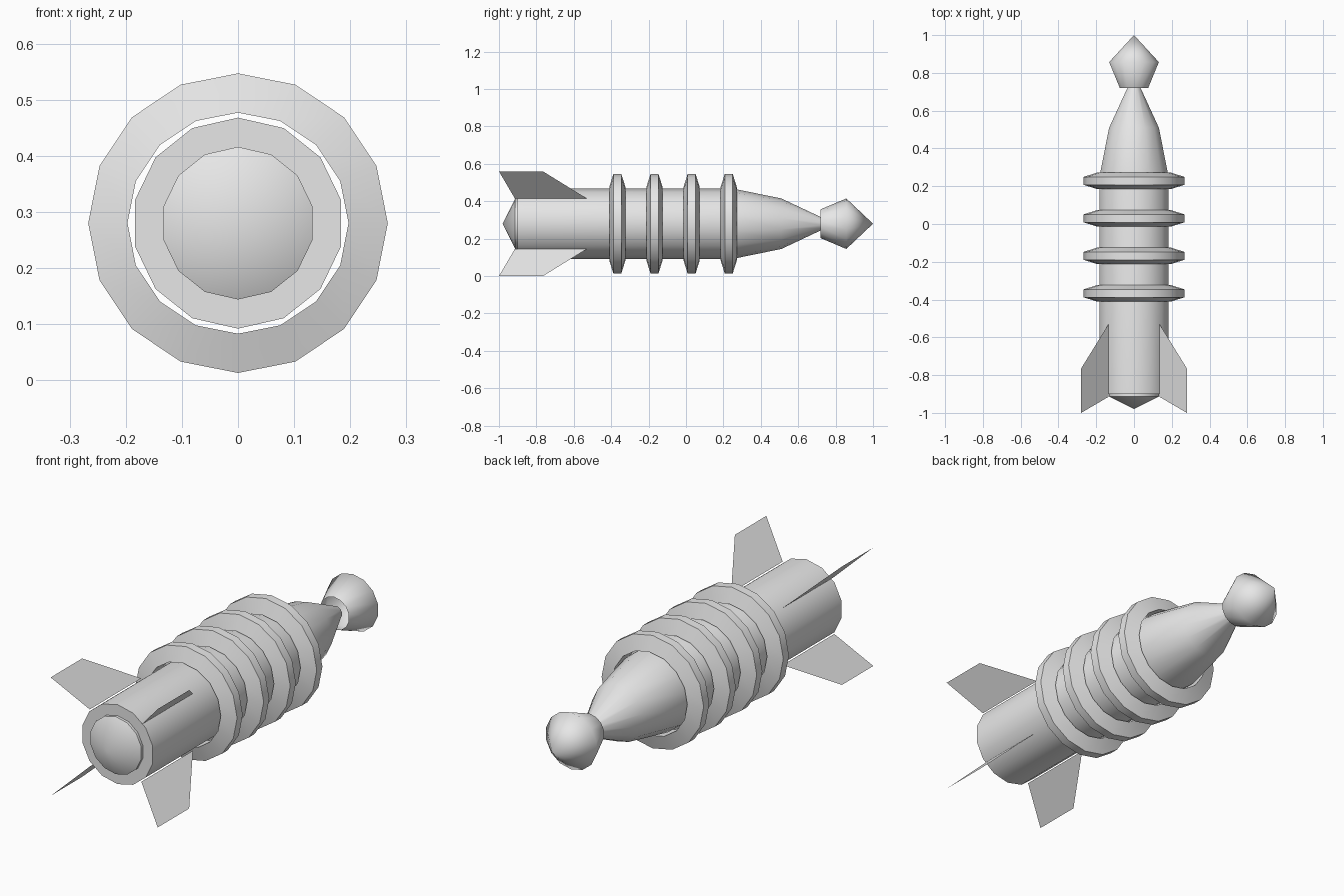
import bpy, bmesh, math

cube = bpy.data.objects.get("Cube")
if cube:
    bpy.data.objects.remove(cube)

AXIS_Z = 0.28

grey = bpy.data.materials.new("light_grey")
grey.use_nodes = True
colour = (0.8, 0.8, 0.8, 1)
grey.diffuse_color = colour
grey.node_tree.nodes["Principled BSDF"].inputs["Base Color"].default_value = colour


def finish(name, bm, smooth_angle=None):
    mesh = bpy.data.meshes.new(name)
    bm.to_mesh(mesh)
    bm.free()
    mesh.materials.append(grey)
    obj = bpy.data.objects.new(name, mesh)
    bpy.context.collection.objects.link(obj)
    if smooth_angle:
        bpy.ops.object.select_all(action='DESELECT')
        obj.select_set(True)
        bpy.context.view_layer.objects.active = obj
        bpy.ops.object.shade_smooth_by_angle(angle=math.radians(smooth_angle))
    return obj


def lathe(name, profile, sides, smooth_angle=35, closed=False):
    """Turn (y, radius) points around the long axis."""
    bm = bmesh.new()
    rows = []
    for y, r in profile:
        count = sides if r > 0 else 1
        rows.append([bm.verts.new((r * math.sin(math.tau * i / count), y,
                                   AXIS_Z + r * math.cos(math.tau * i / count)))
                     for i in range(count)])
    pairs = list(zip(rows, rows[1:]))
    if closed:
        pairs.append((rows[-1], rows[0]))
    for a, b in pairs:
        for i in range(sides):
            j = (i + 1) % sides
            corners = [a[i % len(a)], a[j % len(a)], b[j % len(b)], b[i % len(b)]]
            bm.faces.new(list(dict.fromkeys(corners)))
    bmesh.ops.recalc_face_normals(bm, faces=bm.faces)
    return finish(name, bm, smooth_angle)


# Body with flat tail and tapering nose
lathe("body", [(-0.9, 0), (-0.9, 0.188), (0.25, 0.188), (0.51, 0.135),
               (0.72, 0.036), (0.735, 0.03), (0.735, 0)], 14)

# Tail cone with a short lip
lathe("tail_cone", [(-0.98, 0), (-0.913, 0.136), (-0.9, 0.136)], 14)

# Nose tip, open at its base
lathe("nose_tip", [(0.72, 0.077), (0.857, 0.135), (1, 0)], 14, 80)

# Loose bevelled rings around the body
for n in range(4):
    y = -0.367 + n * 0.1985
    lathe(f"ring_{n + 1}", [(y - 0.043, 0.197), (y - 0.021, 0.267),
                            (y + 0.021, 0.267), (y + 0.043, 0.197)], 16, closed=True)

# Four paper-thin swept fins on the diagonals
for side, sx in (("left", 1), ("right", -1)):
    for level, sz in (("upper", 1), ("lower", -1)):
        bm = bmesh.new()
        outline = [(-0.53, 0.135), (-0.765, 0.28), (-1, 0.28), (-0.915, 0.135)]
        bm.faces.new([bm.verts.new((sx * d, y, AXIS_Z + sz * d)) for y, d in outline])
        finish(f"{level}_{side}_fin", bm)
